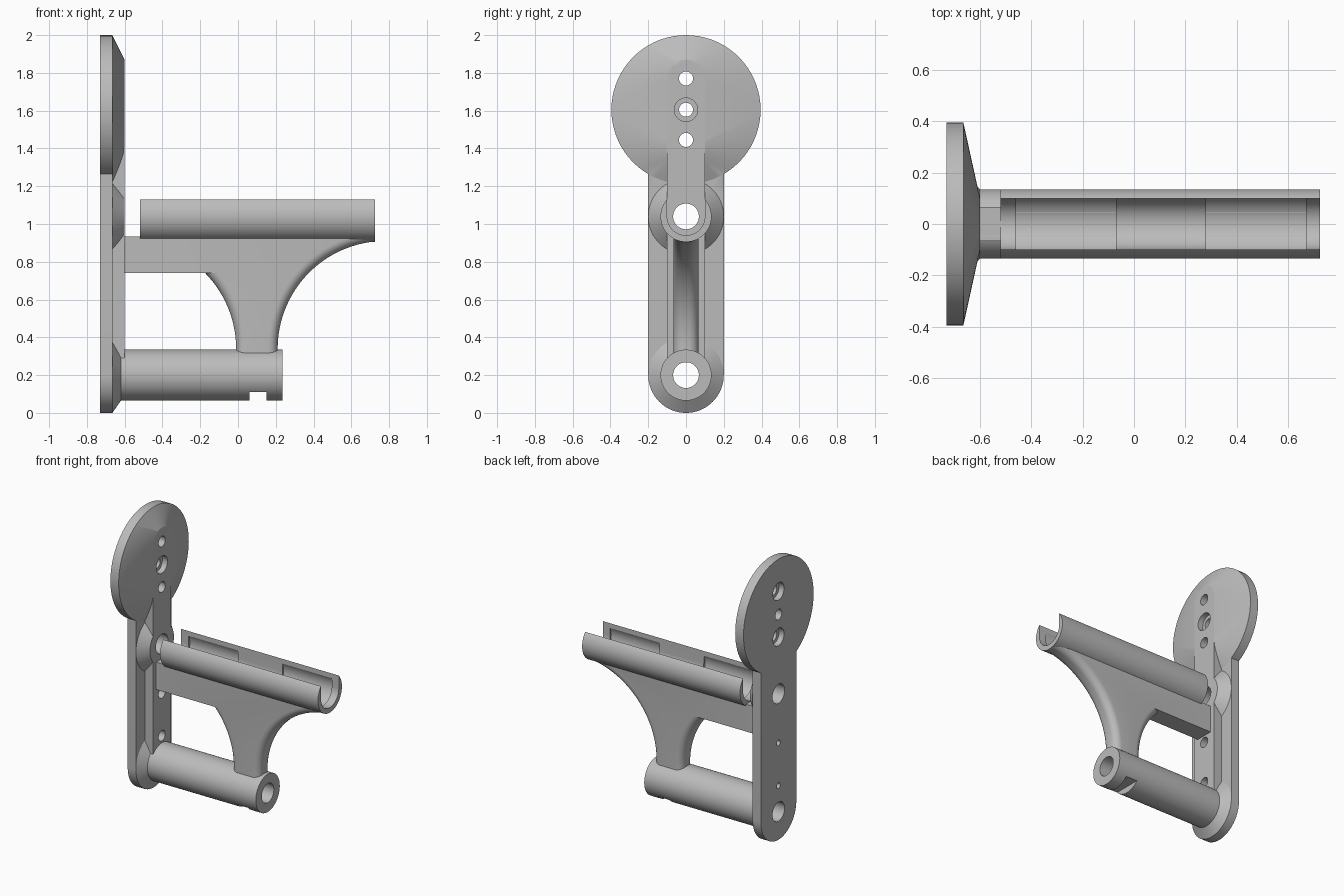
import bpy, bmesh
from math import sin, cos, pi, sqrt, asin

cube = bpy.data.objects.get("Cube")
if cube:
    bpy.data.objects.remove(cube, do_unlink=True)

grey = bpy.data.materials.new("light_grey")
grey.use_nodes = True
COLOUR = (0.5, 0.5, 0.5, 1)
grey.diffuse_color = COLOUR
grey.node_tree.nodes["Principled BSDF"].inputs["Base Color"].default_value = COLOUR


def link(name, bm):
    bmesh.ops.recalc_face_normals(bm, faces=bm.faces)
    mesh = bpy.data.meshes.new(name)
    bm.to_mesh(mesh)
    bm.free()
    mesh.materials.append(grey)
    obj = bpy.data.objects.new(name, mesh)
    bpy.context.collection.objects.link(obj)
    return obj


def ring(x, z, r, n=72):
    return [(x, r * cos(2 * pi * i / n), z + r * sin(2 * pi * i / n)) for i in range(n)]


def hull(name, *rings):
    """Convex solid wrapped around circles lying across the x axis."""
    bm = bmesh.new()
    for r in rings:
        for co in r:
            bm.verts.new(co)
    out = bmesh.ops.convex_hull(bm, input=bm.verts)
    bmesh.ops.delete(bm, geom=list(set(out["geom_interior"] + out["geom_unused"])), context="VERTS")
    bmesh.ops.dissolve_limit(bm, angle_limit=0.002, verts=bm.verts, edges=bm.edges)
    return link(name, bm)


def rod(name, x0, x1, z, r, z2=None):
    """Cylinder along x, or a slot shape when a second height is given."""
    z2 = z if z2 is None else z2
    return hull(name, *[ring(x, h, r) for x in (x0, x1) for h in {z, z2}])


def box(name, x0, x1, y, z0, z1):
    return hull(name, [(a, b, c) for a in (x0, x1) for b in (-y, y) for c in (z0, z1)])


def combine(obj, operation, helpers):
    """Apply booleans and discard the helper solids."""
    for h in helpers:
        h.hide_render = True
        mod = obj.modifiers.new("cut", "BOOLEAN")
        mod.operation, mod.object, mod.solver = operation, h, "EXACT"
    graph = bpy.context.evaluated_depsgraph_get()
    mesh = bpy.data.meshes.new_from_object(obj.evaluated_get(graph))
    obj.modifiers.clear()
    obj.data = mesh
    for h in helpers:
        bpy.data.objects.remove(h, do_unlink=True)


BACK, FACE, RIB = -0.73, -0.665, -0.6
TUBE_Z, CRADLE_Z, DISC_Z = 0.2, 1.04, 1.605
BOLT_LOW, BOLT_HIGH = 1.445, 1.77

# Back plate with disc, raised rib and tapered bosses
plate = rod("back_plate", BACK, FACE, TUBE_Z, 0.2, DISC_Z)
combine(plate, "UNION", [
    hull("disc", ring(BACK, DISC_Z, 0.395), ring(FACE, DISC_Z, 0.395),
         ring(RIB, BOLT_LOW, 0.1), ring(RIB, BOLT_HIGH, 0.1)),
    rod("rib", -0.7, RIB, TUBE_Z, 0.1, BOLT_HIGH),
    hull("middle_boss", ring(-0.7, CRADLE_Z, 0.2), ring(FACE, CRADLE_Z, 0.2),
         ring(RIB, CRADLE_Z, 0.135)),
    hull("lower_boss", ring(-0.7, TUBE_Z, 0.2), ring(FACE, TUBE_Z, 0.2),
         ring(-0.62, TUBE_Z, 0.135)),
    rod("lower_tube", -0.64, 0.235, TUBE_Z, 0.135),
])

# Through holes and counterbores, with the tube notch
cuts = [rod("bore", -1, 1, z, 0.068) for z in (TUBE_Z, CRADLE_Z)]
for z in (BOLT_LOW, BOLT_HIGH):
    cuts += [rod("bolt_hole", -1, -0.5, z, 0.037), rod("back_counterbore", -1, -0.69, z, 0.062)]
cuts += [rod("centre_hole", -1, -0.5, DISC_Z, 0.037), rod("front_counterbore", -0.64, -0.5, DISC_Z, 0.062)]
for z in (0.385, 0.69):
    cuts += [rod("screw_hole", -1, -0.5, z, 0.02), rod("screw_head", -0.66, -0.5, z, 0.037)]
cuts.append(box("notch", 0.06, 0.15, 0.3, -0.1, 0.11))
combine(plate, "DIFFERENCE", cuts)


def pockets():
    return [rod("pocket", a, a + 0.39, CRADLE_Z, 0.115) for a in (-0.46, 0.28)]


# Open cradle with two recessed pockets
cradle = rod("cradle", -0.52, 0.725, CRADLE_Z, 0.135)
combine(cradle, "DIFFERENCE", [rod("channel", -1, 1, CRADLE_Z, 0.1, 1.4)] + pockets())


def web_outline(inset, steps=28):
    """Bracket silhouette whose two curved edges are pulled inwards by inset."""
    r, top, base = 0.57 + inset, 0.935, 0.34
    pts = [(-0.63, top), (-0.63, 0.74)]
    a0 = asin(0.4 / r)
    for i in range(steps + 1):
        a = a0 * (1 - i / steps)
        pts.append((-0.58 + r * cos(a), base + r * sin(a)))
    pts += [(-0.01 + inset, 0.29), (0.21 - inset, 0.29)]
    a1 = pi / 2 - asin(0.06 / r)
    for i in range(steps + 1):
        a = a1 * i / steps
        pts.append((0.78 - r * cos(a), min(base + r * sin(a), top - 0.005)))
    return pts + [(0.72, top)]


# Bracket web, lofted across its thickness with rounded curved edges
HALF, ROUND = 0.066, 0.05
bm = bmesh.new()
angles = [pi / 2 * i / 8 for i in range(9)]
side = [(HALF - ROUND + ROUND * sin(a), ROUND * (1 - cos(a))) for a in angles]
layers = [(-y, d) for y, d in reversed(side)] + side
loops = [[bm.verts.new((x, y, z)) for x, z in web_outline(d)] for y, d in layers]
for a, b in zip(loops, loops[1:]):
    for i in range(len(a)):
        j = (i + 1) % len(a)
        bm.faces.new((a[i], a[j], b[j], b[i]))
bm.faces.new(loops[0])
bm.faces.new(loops[-1])
web = link("bracket_web", bm)
combine(web, "DIFFERENCE", pockets())

# Smooth round surfaces, keep machined edges crisp
for obj in (plate, cradle, web):
    bpy.ops.object.select_all(action="DESELECT")
    obj.select_set(True)
    bpy.context.view_layer.objects.active = obj
    bpy.ops.object.shade_smooth_by_angle(angle=0.4)
